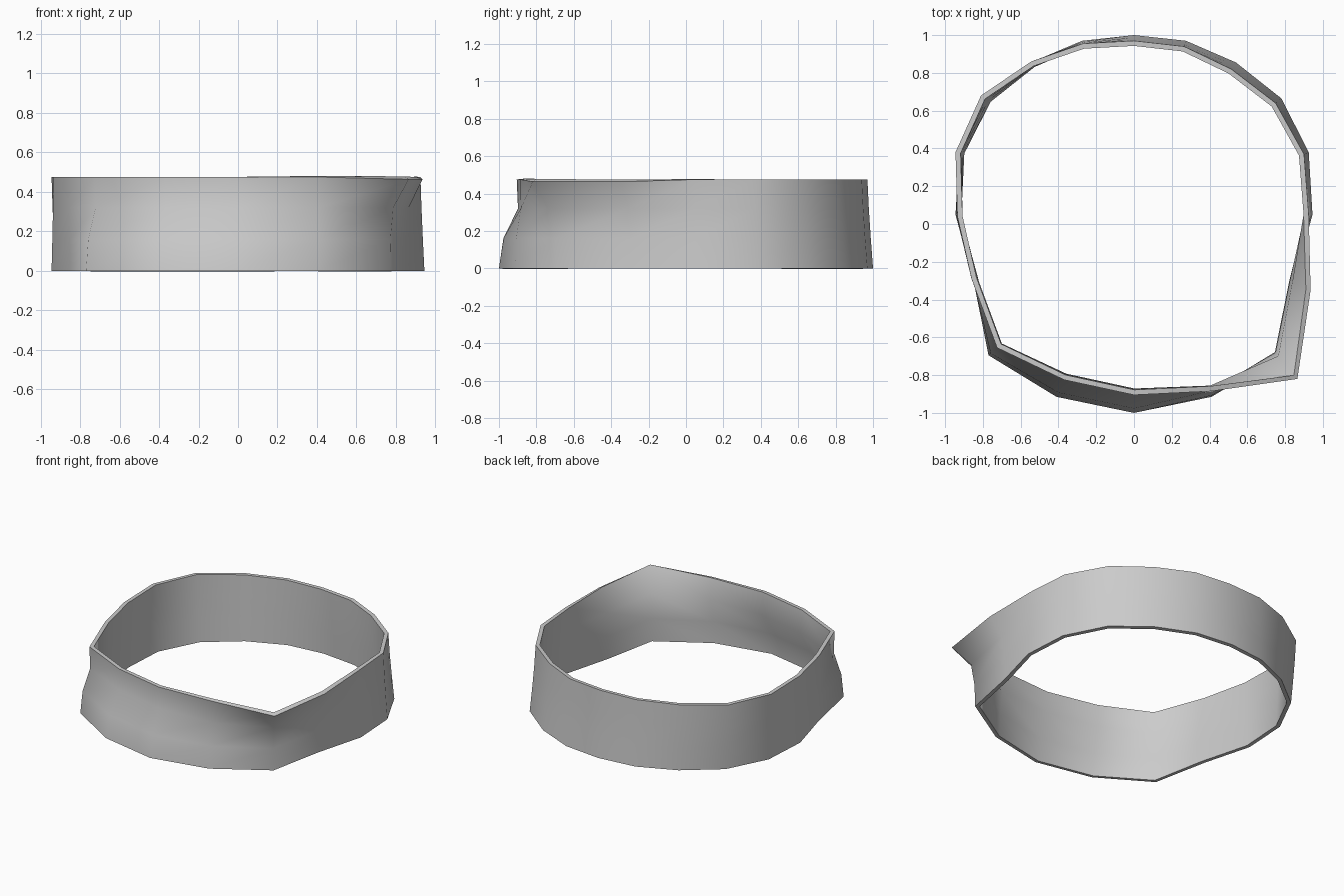
import bpy
import math

cube = bpy.data.objects.get("Cube")
if cube:
    bpy.data.objects.remove(cube, do_unlink=True)

metal = bpy.data.materials.new("plain grey")
metal.use_nodes = True
GREY = (0.6, 0.6, 0.6, 1)
metal.diffuse_color = GREY
metal.node_tree.nodes["Principled BSDF"].inputs["Base Color"].default_value = GREY

# Right half of the symmetric bottom outline, back to front, then mirrored
half = [(0, 1), (.275, .97), (.54, .855), (.78, .665), (.925, .38),
        (.945, .05), (.85, -.3), (.77, -.695), (.41, -.915), (0, -1)]
bottom = half + [(-x, y) for x, y in half[-2:0:-1]]

# Top outline in the same order, pulled out to one front corner
top = [(0, .97), (.265, .94), (.515, .82), (.75, .64), (.9, .37),
       (.925, .05), (.935, -.35), (.865, -.82), (.41, -.885), (0, -.905),
       (-.37, -.825), (-.725, -.655), (-.86, -.29), (-.935, .04),
       (-.945, .38), (-.81, .68), (-.545, .86), (-.27, .955)]

HEIGHT = 0.475
CORNER = 7
n = len(top)


def blends(i):
    """How far each level has moved from the bottom to the top outline."""
    if i in (CORNER - 1, CORNER):
        return (0, .03, .18, 1)
    if CORNER < i <= CORNER + 5:
        return (0, .25, 1.07, 1)
    return (0, .4, .75, 1)


# Band wall, one loop of points per level
verts = []
for level, h in enumerate((0, .16, .32, HEIGHT)):
    for i, ((bx, by), (tx, ty)) in enumerate(zip(bottom, top)):
        t = blends(i)[level]
        dip = .012 if level == 3 and i in (CORNER - 1, CORNER) else 0
        verts.append((bx + (tx - bx) * t, by + (ty - by) * t, h - dip))

faces = []
for level in range(3):
    for i in range(n):
        a, b = level * n + i, level * n + (i + 1) % n
        faces.append((b, a, a + n, b + n))

mesh = bpy.data.meshes.new("band")
mesh.from_pydata(verts, [], faces)
mesh.materials.append(metal)
band = bpy.data.objects.new("band", mesh)
bpy.context.collection.objects.link(band)

# Wall thickness grows inward
solid = band.modifiers.new("thickness", "SOLIDIFY")
solid.thickness = .027
solid.offset = -1
solid.use_even_offset = True

bpy.context.view_layer.objects.active = band
band.select_set(True)
bpy.ops.object.modifier_apply(modifier="thickness")
bpy.ops.object.shade_smooth_by_angle(angle=math.radians(62))
